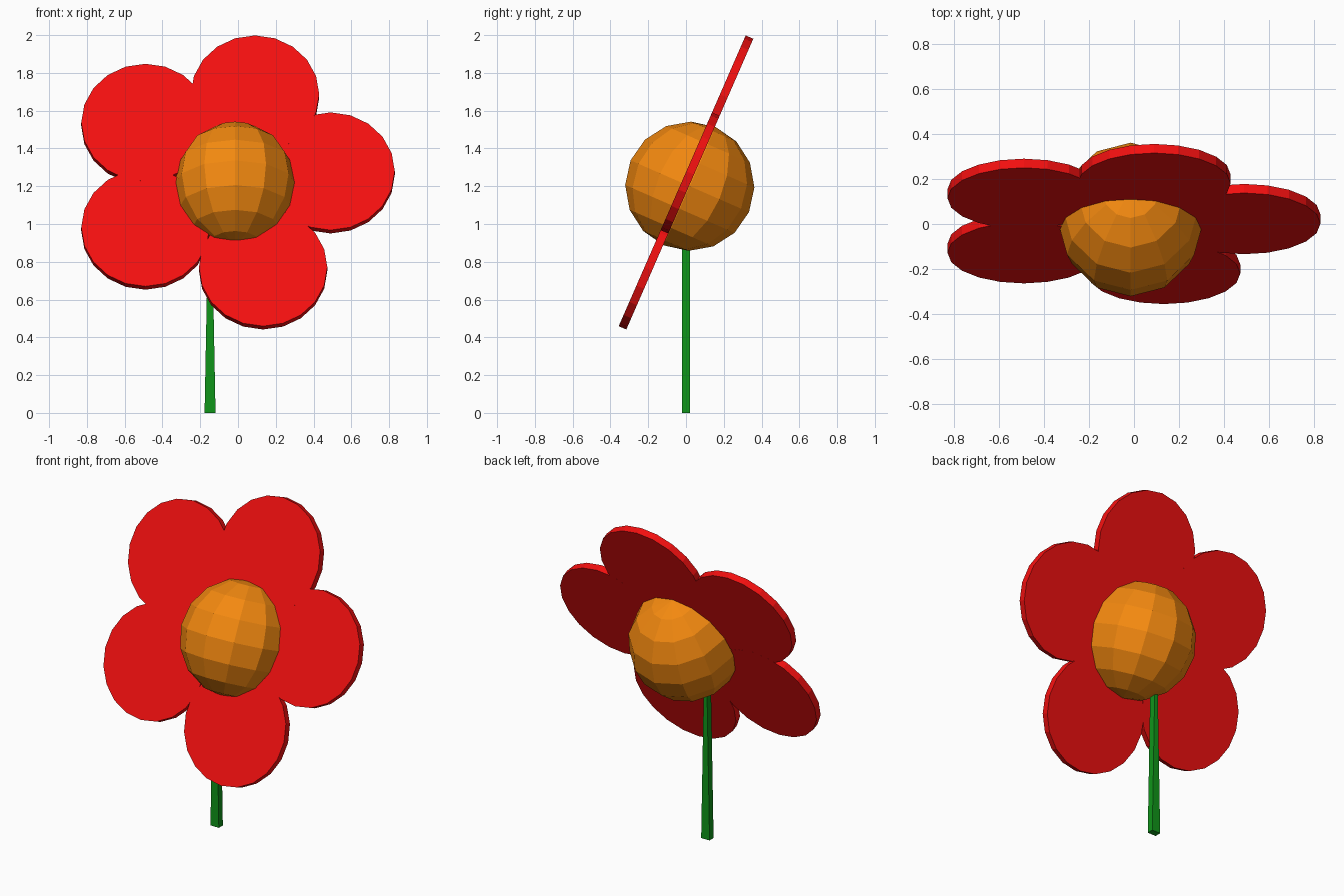
import bpy
from math import radians

if "Cube" in bpy.data.objects:
    bpy.data.objects.remove(bpy.data.objects["Cube"])

TILT = radians(23.6)      # how far the bloom leans back
BLOOM_Z = 1.22


def colour(name, rgb):
    mat = bpy.data.materials.new(name)
    mat.diffuse_color = (*rgb, 1)
    mat.use_nodes = True
    mat.node_tree.nodes["Principled BSDF"].inputs["Base Color"].default_value = mat.diffuse_color
    return mat


red = colour("petal_red", (0.9, 0.005, 0.005))
orange = colour("centre_orange", (0.9, 0.25, 0.005))
green = colour("stem_green", (0.005, 0.3, 0.01))


def finish(name, mat):
    obj = bpy.context.object
    obj.name = name
    obj.data.materials.append(mat)
    return obj


# Petals: five flat discs in one leaning plane (across, up the plane)
petals = [(0.09, 0.50), (-0.49, 0.336), (-0.49, -0.27), (0.133, -0.50), (0.49, 0.055)]
for i, (u, v) in enumerate(petals, 1):
    bpy.ops.mesh.primitive_cylinder_add(vertices=20, radius=0.34, depth=0.044)
    petal = finish(f"petal_{i}", red)
    petal.rotation_euler.x = radians(90) - TILT
    petal.location = (u, v * 0.4, BLOOM_Z + v * 0.916)

# Flower centre: low-poly ball with its poles in the petal plane
bpy.ops.mesh.primitive_uv_sphere_add(segments=12, ring_count=8, radius=0.342)
centre = finish("flower_centre", orange)
centre.scale.x = 0.955
centre.rotation_euler.x = -TILT
centre.location = (-0.015, 0.02, 1.2)

# Stem: square bar narrowing sideways towards the top
bpy.ops.mesh.primitive_cube_add(size=1)
stem = finish("stem", green)
for vert in stem.data.vertices:
    top = vert.co.z > 0
    half = 0.010 if top else 0.029
    vert.co = (-0.148 + (half if vert.co.x > 0 else -half),
               0.02 if vert.co.y > 0 else -0.02,
               1.0 if top else 0.0)
